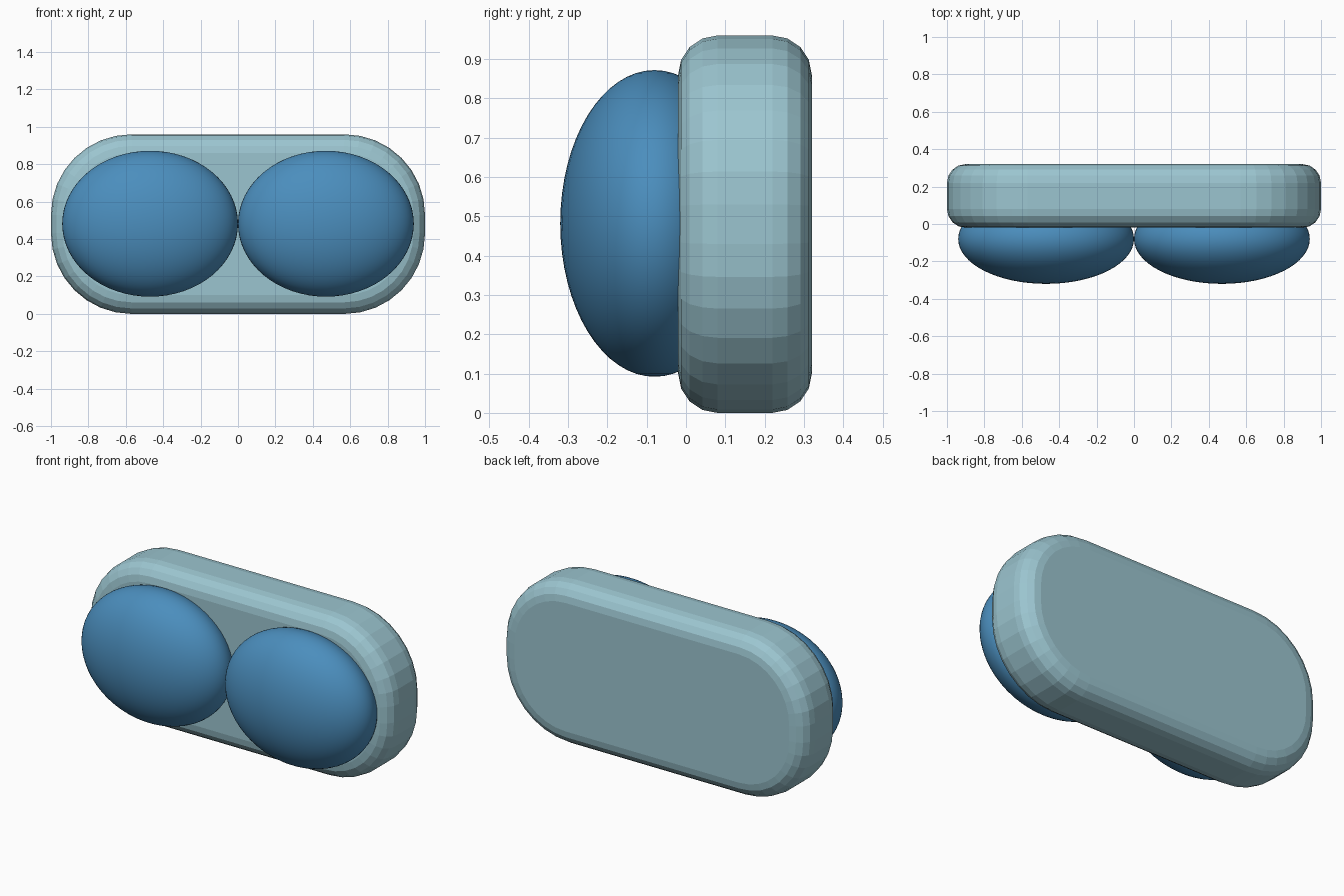
import bpy, bmesh
from math import sin, cos, pi

if "Cube" in bpy.data.objects:
    bpy.data.objects.remove(bpy.data.objects["Cube"])


def material(name, color):
    m = bpy.data.materials.new(name)
    m.diffuse_color = color
    m.use_nodes = True
    m.node_tree.nodes["Principled BSDF"].inputs["Base Color"].default_value = m.diffuse_color
    return m


shell = material("pale_teal", (0.33, 0.56, 0.63, 1))
blue = material("blue", (0.07, 0.27, 0.51, 1))

# Rounded back plate: outline in xz, extruded along y, rims bevelled
HX, HZ, R, Y0, Y1, N = 1.0, 0.48, 0.43, -0.02, 0.32, 8
bm = bmesh.new()
ring = []
for k, (sx, sz) in enumerate([(1, 1), (-1, 1), (-1, -1), (1, -1)]):
    for i in range(N + 1):
        a = (k + i / N) * pi / 2
        ring.append(bm.verts.new((sx * (HX - R) + R * cos(a), Y0,
                                  HZ + sz * (HZ - R) + R * sin(a))))
face = bm.faces.new(ring)
ext = bmesh.ops.extrude_face_region(bm, geom=[face])
bmesh.ops.translate(bm, vec=(0, Y1 - Y0, 0),
                    verts=[v for v in ext["geom"] if isinstance(v, bmesh.types.BMVert)])
bmesh.ops.recalc_face_normals(bm, faces=bm.faces)
rims = [e for e in bm.edges if abs(e.verts[0].co.y - e.verts[1].co.y) < 1e-5]
bmesh.ops.bevel(bm, geom=rims, offset=0.1, segments=4, profile=0.5,
                affect='EDGES', clamp_overlap=True)
mesh = bpy.data.meshes.new("back_plate")
bm.to_mesh(mesh)
bm.free()
plate = bpy.data.objects.new("back_plate", mesh)
bpy.context.collection.objects.link(plate)
mesh.materials.append(shell)

# Two bulging ellipsoids on the front
for side, name in ((-1, "left_dome"), (1, "right_dome")):
    bpy.ops.mesh.primitive_uv_sphere_add(segments=64, ring_count=32, radius=1,
                                         location=(side * 0.47, -0.08, 0.482))
    dome = bpy.context.object
    dome.name = name
    dome.scale = (0.47, 0.24, 0.39)
    dome.data.materials.append(blue)
    bpy.ops.object.shade_smooth()
